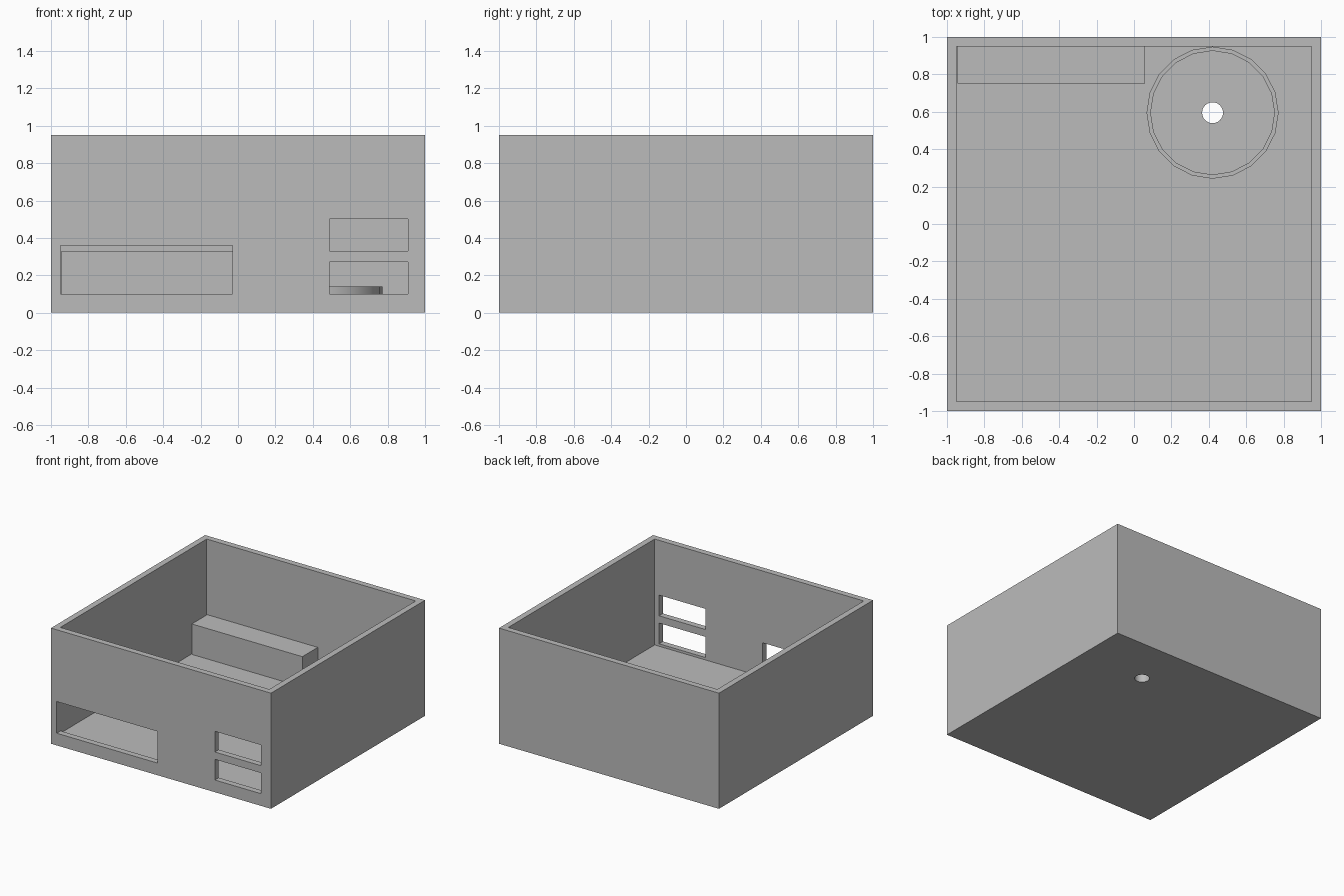
import bpy
import bmesh
from mathutils import Matrix, Vector

if "Cube" in bpy.data.objects:
    bpy.data.objects.remove(bpy.data.objects["Cube"], do_unlink=True)

grey = bpy.data.materials.new("plain grey")
grey.use_nodes = True
grey.diffuse_color = (0.5, 0.5, 0.5, 1)
grey.node_tree.nodes["Principled BSDF"].inputs["Base Color"].default_value = (0.5, 0.5, 0.5, 1)

HEIGHT = 0.95
WALL = 0.05
FLOOR = 0.08
INNER = 1 - WALL
RING_CENTRE = (0.42, 0.595)


def add_object(name, bm):
    mesh = bpy.data.meshes.new(name)
    bm.to_mesh(mesh)
    bm.free()
    mesh.materials.append(grey)
    obj = bpy.data.objects.new(name, mesh)
    bpy.context.collection.objects.link(obj)
    return obj


def box(name, low, high):
    low, high = Vector(low), Vector(high)
    bm = bmesh.new()
    matrix = Matrix.Translation((low + high) / 2) @ Matrix.Diagonal((high - low).to_4d())
    bmesh.ops.create_cube(bm, size=1, matrix=matrix)
    return add_object(name, bm)


def cylinder(name, radius, bottom, top, sides):
    bm = bmesh.new()
    matrix = Matrix.Translation((*RING_CENTRE, (bottom + top) / 2))
    bmesh.ops.create_cone(bm, cap_ends=True, segments=sides, radius1=radius,
                          radius2=radius, depth=top - bottom, matrix=matrix)
    return add_object(name, bm)


def activate(obj):
    bpy.ops.object.select_all(action="DESELECT")
    obj.select_set(True)
    bpy.context.view_layer.objects.active = obj


def cut(obj, cutter):
    cutter.hide_render = True
    mod = obj.modifiers.new("cut", "BOOLEAN")
    mod.operation = "DIFFERENCE"
    mod.solver = "EXACT"
    mod.object = cutter
    activate(obj)
    bpy.ops.object.modifier_apply(modifier=mod.name)
    bpy.data.objects.remove(cutter, do_unlink=True)


# Open-topped case
case = box("case", (-1, -1, 0), (1, 1, HEIGHT))
cut(case, box("cavity_cutter", (-INNER, -INNER, FLOOR), (INNER, INNER, HEIGHT + 0.1)))

# Front openings: left x, right x, bottom z, top z
openings = [(-0.948, -0.03, 0.10, 0.36),
            (0.49, 0.91, 0.10, 0.27),
            (0.49, 0.91, 0.33, 0.50)]
for x1, x2, z1, z2 in openings:
    cut(case, box("opening_cutter", (x1, -1.1, z1), (x2, -0.9, z2)))

# Round hole through the floor
cut(case, cylinder("floor_hole_cutter", 0.056, -0.1, FLOOR + 0.1, 24))

# Ledge block along the back wall
box("back_ledge", (-0.945, 0.75, FLOOR), (0.06, INNER, 0.33))

# Raised ring around the floor hole
ring = cylinder("floor_ring", 0.353, FLOOR, 0.14, 20)
cut(ring, cylinder("ring_cutter", 0.331, FLOOR - 0.1, 0.3, 20))

for obj in (case, ring):
    activate(obj)
    bpy.ops.object.shade_smooth_by_angle()
